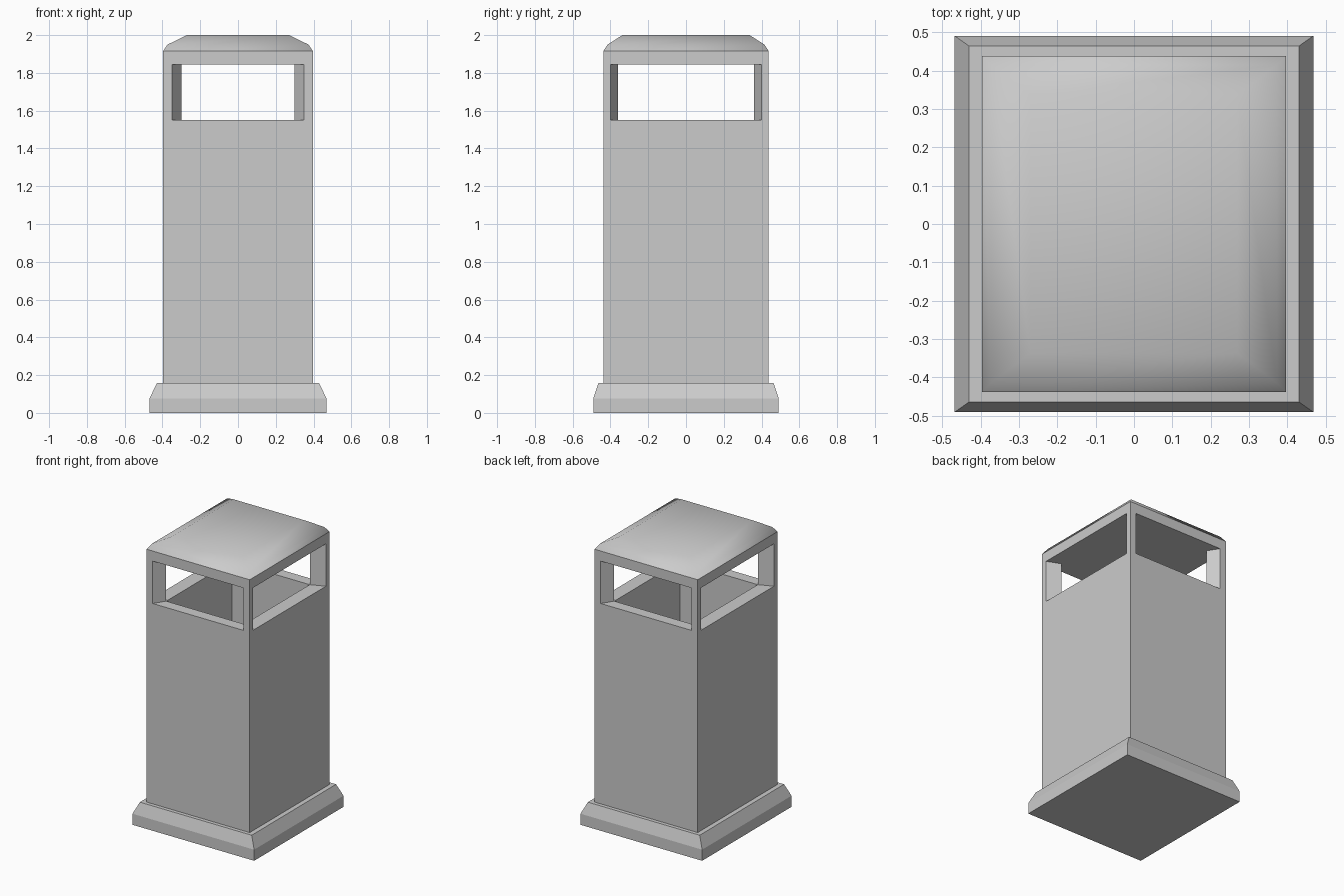
import bpy, bmesh

if "Cube" in bpy.data.objects:
    bpy.data.objects.remove(bpy.data.objects["Cube"])

BX, BY = 0.397, 0.438        # body half sizes
IX, IY = 0.30, 0.36          # inner bin half sizes
WX, WY = 0.35, 0.40          # window half widths on the outside
SILL, HEAD, EAVE = 1.55, 1.845, 1.915


def finish(name, bm):
    bmesh.ops.recalc_face_normals(bm, faces=bm.faces)
    me = bpy.data.meshes.new(name)
    bm.to_mesh(me)
    bm.free()
    ob = bpy.data.objects.new(name, me)
    bpy.context.collection.objects.link(ob)
    return ob


def loft(name, rings, cap_start=True, cap_end=True, smooth_above=None):
    """Skin a stack of rectangles given as (half x, half y, z)."""
    bm = bmesh.new()
    loops = [[bm.verts.new((sx * hx, sy * hy, z))
              for sx, sy in ((-1, -1), (1, -1), (1, 1), (-1, 1))]
             for hx, hy, z in rings]
    for a, b in zip(loops, loops[1:]):
        for i in range(4):
            j = (i + 1) % 4
            bm.faces.new((a[i], a[j], b[j], b[i]))
    if cap_start:
        bm.faces.new(loops[0][::-1])
    if cap_end:
        bm.faces.new(loops[-1])
    if smooth_above is not None:
        for f in bm.faces:
            f.smooth = min(v.co.z for v in f.verts) > smooth_above - 1e-4
        for e in bm.edges:
            if all(v.co.z < smooth_above + 1e-4 for v in e.verts):
                e.smooth = False
    return finish(name, bm)


# Plinth with chamfered top
loft("base", [(0.468, 0.491, 0), (0.468, 0.491, 0.077), (0.43, 0.464, 0.157)])

# Hollow bin body: outer wall, flat sill, inner wall, floor
loft("body", [(BX, BY, 0.157), (BX, BY, SILL), (IX, IY, SILL), (IX, IY, 0.2)],
     cap_start=False)

# Four kite-shaped corner posts with splayed window jambs
for sx in (-1, 1):
    for sy in (-1, 1):
        section = [(BX, BY), (WX, BY), (IX, IY), (BX, WY)]
        bm = bmesh.new()
        low, top = [[bm.verts.new((sx * x, sy * y, z)) for x, y in section]
                    for z in (SILL, HEAD)]
        for i in range(4):
            j = (i + 1) % 4
            bm.faces.new((low[i], low[j], top[j], top[i]))
        bm.faces.new(low)
        bm.faces.new(top)
        side = ("front" if sy < 0 else "back") + ("_left" if sx < 0 else "_right")
        finish(side + "_post", bm)

# Lid: window header with a softly shaded domed roof
loft("lid", [(BX, BY, HEAD), (BX, BY, EAVE), (0.373, 0.415, 1.95), (0.27, 0.337, 2.0)],
     smooth_above=EAVE)
